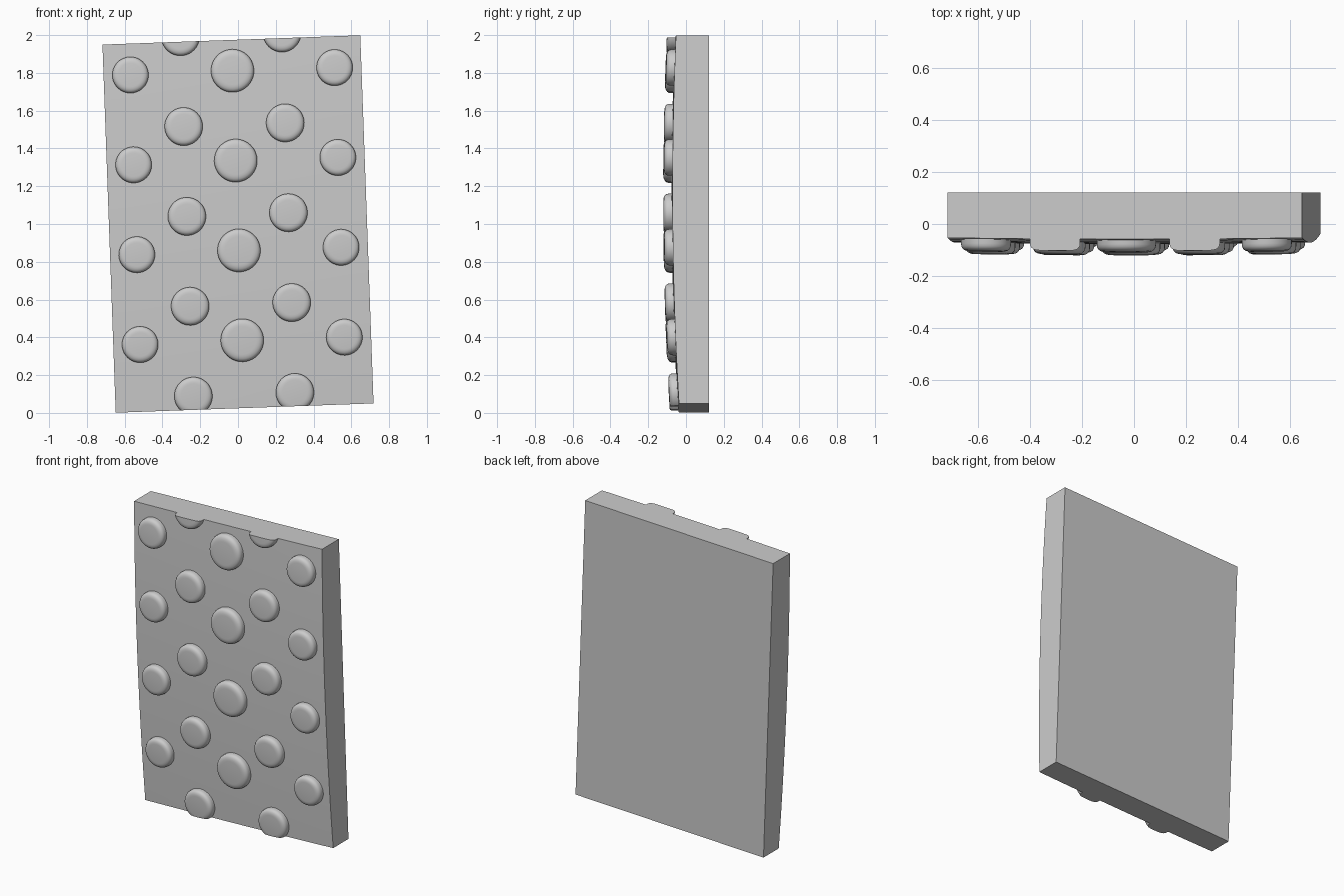
import bpy, bmesh, math
from mathutils import Vector

if "Cube" in bpy.data.objects:
    bpy.data.objects.remove(bpy.data.objects["Cube"])

HALF_W, HALF_H, BACK = 0.683, 0.975, 0.121
TILT = -0.036


def front_y(u, v):
    """Gently bowed front face of the slab."""
    return -0.077 + 0.027 * (v - 0.15) ** 2 + 0.012 * u * u


def finish(name, bm):
    bmesh.ops.recalc_face_normals(bm, faces=bm.faces)
    mesh = bpy.data.meshes.new(name)
    bm.to_mesh(mesh)
    bm.free()
    ob = bpy.data.objects.new(name, mesh)
    bpy.context.collection.objects.link(ob)
    ob.location = (0, 0, 1)
    ob.rotation_euler = (0, TILT, 0)
    bpy.ops.object.select_all(action='DESELECT')
    ob.select_set(True)
    bpy.context.view_layer.objects.active = ob
    bpy.ops.object.shade_smooth_by_angle(angle=math.radians(35))
    return ob


# Slab: bowed front grid extruded to a flat back
bm = bmesh.new()
bmesh.ops.create_grid(bm, x_segments=14, y_segments=20, size=1)
for vert in bm.verts:
    u, v = vert.co.x * HALF_W, vert.co.y * HALF_H
    vert.co = (u, front_y(u, v), v)
ext = bmesh.ops.extrude_face_region(bm, geom=bm.faces[:], use_keep_orig=True)
for g in ext['geom']:
    if isinstance(g, bmesh.types.BMVert):
        g.co.y = BACK
bmesh.ops.remove_doubles(bm, verts=bm.verts, dist=1e-5)
finish("slab", bm)

# Rounded button profile: radius factor, height above the front face
PROFILE = [(1.0, -0.015), (1.0, 0.016), (0.985, 0.026), (0.94, 0.034),
           (0.86, 0.040), (0.75, 0.043), (0.65, 0.044)]
SEG = 40


def stud(name, cu, cv, radius):
    bm = bmesh.new()
    rings = []
    for f, h in PROFILE:
        ring = []
        for i in range(SEG):
            a = math.tau * i / SEG
            u, v = cu + f * radius * math.cos(a), cv + f * radius * math.sin(a)
            ring.append(bm.verts.new((u, front_y(u, v) - h, v)))
        rings.append(ring)
    for a, b in zip(rings, rings[1:]):
        for i in range(SEG):
            j = (i + 1) % SEG
            bm.faces.new((a[i], a[j], b[j], b[i]))
    bm.faces.new(rings[-1])
    bm.faces.new(rings[0][::-1])
    # Trim studs that run over the top or bottom edge
    for s in (1, -1):
        if s * cv + radius > HALF_H:
            cut = bmesh.ops.bisect_plane(
                bm, geom=bm.verts[:] + bm.edges[:] + bm.faces[:],
                plane_co=Vector((0, 0, s * HALF_H)),
                plane_no=Vector((0, 0, s)), clear_outer=True)
            edges = [e for e in cut['geom_cut'] if isinstance(e, bmesh.types.BMEdge)]
            bmesh.ops.contextual_create(bm, geom=edges)
    finish(name, bm)


# Staggered columns of studs: offset, first height, count, radius
STEP = 0.476
COLUMNS = [("centre", 0.0, -0.616, 4, 0.114),
           ("inner_left", -0.269, -0.902, 5, 0.101),
           ("inner_right", 0.269, -0.902, 5, 0.101),
           ("outer_left", -0.541, -0.619, 4, 0.096),
           ("outer_right", 0.541, -0.619, 4, 0.096)]
for label, u, v0, count, radius in COLUMNS:
    for k in range(count):
        stud(f"stud_{label}_{k + 1}", u, v0 + k * STEP, radius)
